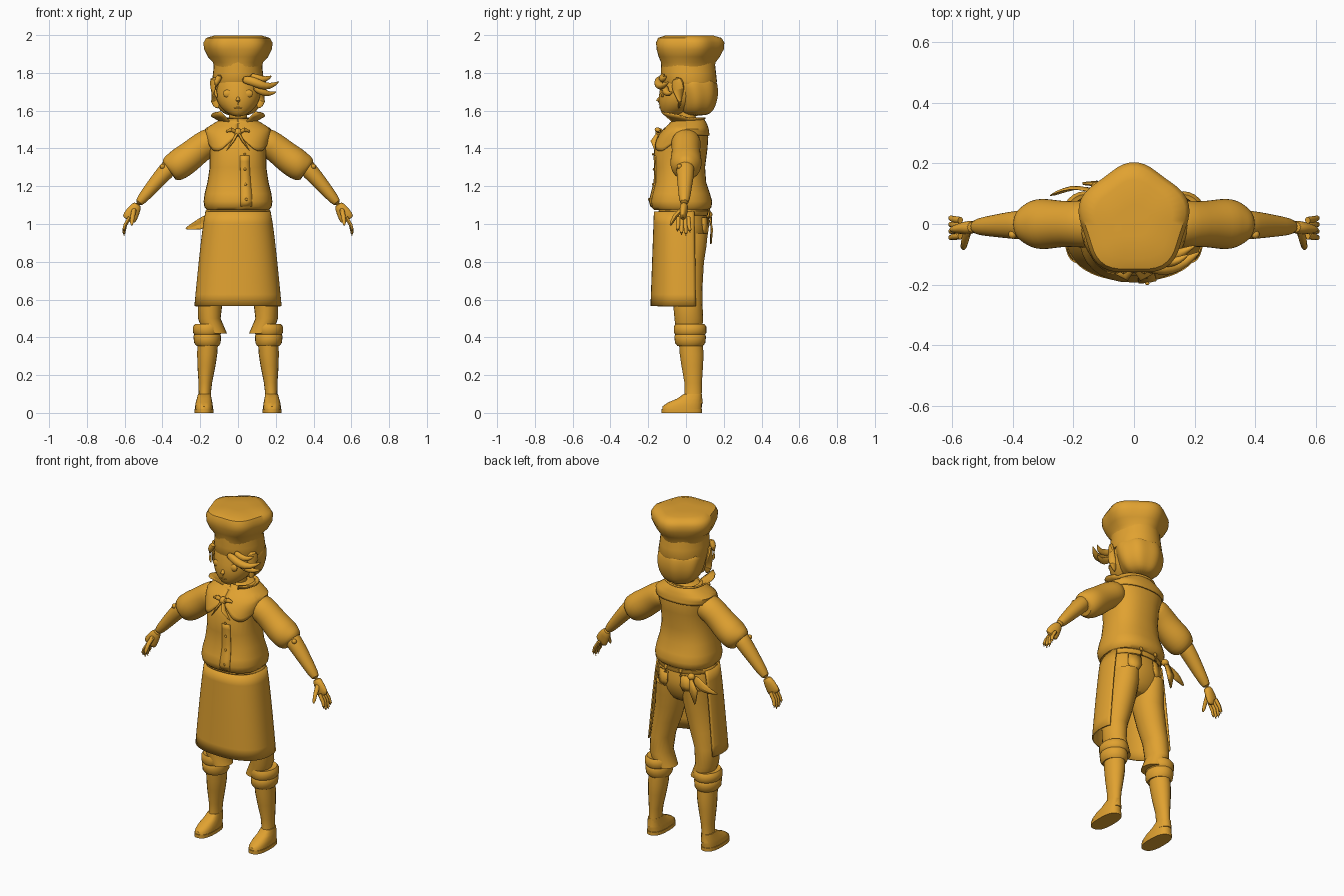
import bpy, bmesh, math
from mathutils import Vector

MAT = bpy.data.materials.new("ochre")
MAT.diffuse_color = (0.75, 0.36, 0.03, 1)


def finish(name, bm, mirror=False, thick=0, sub=0):
    bmesh.ops.recalc_face_normals(bm, faces=bm.faces)
    me = bpy.data.meshes.new(name)
    bm.to_mesh(me)
    bm.free()
    me.materials.append(MAT)
    ob = bpy.data.objects.new(name, me)
    bpy.context.collection.objects.link(ob)
    if mirror:
        ob.modifiers.new("mirror", 'MIRROR').use_clip = False
    if thick:
        ob.modifiers.new("thickness", 'SOLIDIFY').thickness = thick
    if sub:
        ob.modifiers.new("smooth", 'SUBSURF').levels = sub
        ob.modifiers["smooth"].render_levels = sub
    bpy.context.view_layer.objects.active = ob
    ob.select_set(True)
    bpy.ops.object.shade_smooth_by_angle(angle=math.radians(45))
    ob.select_set(False)
    return ob


def skin(bm, rows, closed=True, caps=True):
    vs = [[bm.verts.new(p) for p in r] for r in rows]
    n = len(vs[0])
    for a, b in zip(vs, vs[1:]):
        for i in range(n if closed else n - 1):
            j = (i + 1) % n
            bm.faces.new((a[i], a[j], b[j], b[i]))
    if caps and closed:
        bm.faces.new(vs[0])
        bm.faces.new(vs[-1])


def loft(name, secs, n=24, p=1.0, lobes=None, caps=True, **kw):
    """Stack of horizontal rings: (x, y, z, rx, ry)."""
    def pt(s, k):
        a = 2 * math.pi * k / n
        c, d = math.cos(a), math.sin(a)
        m = lobes(a, s[2]) if lobes else 1
        return (s[0] + m * s[3] * math.copysign(abs(c) ** p, c),
                s[1] + m * s[4] * math.copysign(abs(d) ** p, d), s[2])
    bm = bmesh.new()
    skin(bm, [[pt(s, k) for k in range(n)] for s in secs], caps=caps)
    return finish(name, bm, **kw)


def tube(name, secs, n=16, **kw):
    """Rings square to a path: (x, y, z, radius across, radius along y)."""
    P = [Vector(s[:3]) for s in secs]
    rows = []
    for i, s in enumerate(secs):
        t = P[min(i + 1, len(P) - 1)] - P[max(i - 1, 0)]
        q = t.to_track_quat('Z', 'Y')
        rows.append([P[i] + q @ Vector((s[3] * math.cos(a), s[4] * math.sin(a), 0))
                     for a in (2 * math.pi * k / n for k in range(n))])
    bm = bmesh.new()
    skin(bm, rows)
    return finish(name, bm, **kw)


def sheet(name, rows, **kw):
    bm = bmesh.new()
    skin(bm, rows, closed=False)
    return finish(name, bm, **kw)


def ball(name, loc, size, **kw):
    bm = bmesh.new()
    bmesh.ops.create_uvsphere(bm, u_segments=14, v_segments=8, radius=1)
    for v in bm.verts:
        v.co = Vector(loc) + Vector([a * b for a, b in zip(v.co, size)])
    return finish(name, bm, **kw)


# Jacket
TORSO = [(0, -.025, 1.075, .165, .145), (0, -.025, 1.09, .178, .16), (0, -.027, 1.12, .182, .166),
         (0, -.028, 1.16, .177, .155), (0, -.03, 1.22, .162, .137), (0, -.032, 1.3, .15, .133),
         (0, -.028, 1.4, .15, .142), (0, -.012, 1.46, .165, .13), (0, .0, 1.5, .168, .112),
         (0, .012, 1.53, .12, .09), (0, .015, 1.56, .068, .068)]
loft("jacket", TORSO, n=32, p=.85)


def on_torso(a, z, grow):
    """Point on the jacket at an angle and height, pushed outward."""
    for s, t in zip(TORSO, TORSO[1:]):
        if s[2] <= z <= t[2]:
            f = (z - s[2]) / (t[2] - s[2])
            y, rx, ry = [s[i] + f * (t[i] - s[i]) for i in (1, 3, 4)]
            c, d = math.cos(a), math.sin(a)
            return ((rx + grow) * math.copysign(abs(c) ** .85, c),
                    y + (ry + grow) * math.copysign(abs(d) ** .85, d), z + grow * .4)


# Rounded cape collar with two lobes in front
cape = []
for r in range(9):
    row = []
    for k in range(65):
        a = -math.pi / 2 + 2 * math.pi * k / 64
        front = max(0, -math.sin(a))
        low = 1.468 - .085 * max(0, math.sin(2 * math.acos(min(1, front)))) if front else 1.465
        row.append(on_torso(a, 1.555 + (low - 1.555) * r / 8, .008))
    cape.append(row)
sheet("cape_collar", cape, thick=.008)

# Front closing strip and buttons
sheet("jacket_flap", [[on_torso(-math.pi / 2 + a, 1.09 + .03 * i, .004) for a in (.05, .2, .35)]
                      for i in range(10)], thick=.006)
for z in (1.13, 1.21, 1.29, 1.37):
    x, y, _ = on_torso(-math.pi / 2 + .18, z, .008)
    ball("jacket_button", (x, y, z), (.007, .005, .007))

# Neck and standing collar with flared points
loft("neck", [(0, .015, 1.5, .05, .05), (0, -.01, 1.63, .047, .05)], n=16)
rows = []
for r in range(4):
    f = r / 3
    row = []
    for k in range(25):
        a = math.radians(-62 + 304 * k / 24)
        front = max(0, -math.sin(a))
        R = .068 + f * (.022 + .07 * front)
        row.append((R * math.cos(a) * (1 + .3 * f), .008 + R * math.sin(a), 1.53 + f * (.035 + .035 * front)))
    rows.append(row)
sheet("standing_collar", rows, thick=.008)

# Neckerchief knot and tails
loft("neckerchief_band", [(0, -.005, 1.515, .085, .09), (0, 0, 1.535, .088, .088), (0, .0, 1.55, .07, .07)], n=24)
ball("neckerchief_knot", (0, -.14, 1.485), (.022, .022, .022))
tube("neckerchief_bow", [(.005, -.14, 1.485, .008, .01), (.035, -.15, 1.5, .016, .012),
                         (.06, -.14, 1.49, .006, .006)], n=10, mirror=True)
tube("neckerchief_tail", [(.005, -.15, 1.48, .008, .006), (.025, -.172, 1.44, .016, .006),
                          (.06, -.165, 1.39, .002, .002)], n=10, mirror=True)

# Puffed sleeves, forearms and sleeve buttons
tube("sleeve", [(.10, 0, 1.45, .07, .07), (.16, 0, 1.432, .082, .076), (.21, 0, 1.395, .074, .076),
                (.26, 0, 1.353, .08, .08), (.30, 0, 1.325, .086, .083), (.335, 0, 1.3, .08, .08),
                (.362, -.002, 1.297, .062, .068), (.372, -.002, 1.286, .05, .055)], n=20, mirror=True, sub=1)
tube("forearm", [(.33, -.003, 1.335, .05, .05), (.39, -.003, 1.27, .048, .045), (.43, -.005, 1.225, .042, .04),
                 (.48, -.007, 1.165, .034, .033), (.535, -.01, 1.1, .025, .024)], mirror=True, sub=1)
ball("sleeve_button", (.4, -.035, 1.305), (.014, .014, .014), mirror=True)

# Hands
tube("palm", [(.527, -.01, 1.11, .024, .023), (.55, -.012, 1.075, .022, .035), (.572, -.015, 1.035, .018, .042),
              (.583, -.016, 1.018, .012, .036)], n=14, mirror=True, sub=1)
for i, (dy, end) in enumerate(((-.045, .96), (-.024, .942), (-.001, .94), (.02, .955))):
    y = -.04 + .0175 * i
    tube("finger", [(.572, y, 1.035, .011, .010), (.597, (y + dy) / 2, .995, .0105, .0095),
                    (.604, dy, end + .012, .009, .008), (.603, dy, end, .004, .004)], n=8, mirror=True)
tube("thumb", [(.55, -.025, 1.075, .014, .012), (.558, -.058, 1.04, .012, .012),
               (.562, -.076, 1.008, .01, .009), (.562, -.083, .993, .004, .004)], n=8, mirror=True)

# Trousers
loft("hips", [(0, .0, .84, .09, .06), (0, .005, .89, .15, .09), (0, .012, .95, .17, .105),
              (0, .01, 1.0, .168, .108), (0, -.005, 1.06, .155, .11), (0, -.01, 1.09, .15, .11)], n=28, sub=1)
loft("trouser_leg", [(.12, .015, .42, .062, .068), (.152, .015, .5, .06, .076), (.146, .008, .6, .066, .078),
                     (.122, .003, .7, .077, .086), (.1, .002, .8, .083, .093), (.09, .008, .88, .082, .1),
                     (.085, .015, .95, .075, .1)], n=20, mirror=True)
loft("trouser_cuff", [(.16, .022, .355, .06, .068), (.162, .022, .37, .07, .08), (.163, .022, .405, .073, .084),
                      (.162, .022, .415, .069, .079), (.162, .022, .425, .076, .086), (.162, .022, .455, .077, .086),
                      (.16, .02, .47, .068, .078), (.157, .02, .465, .055, .068)], n=24, mirror=True)
loft("belt", [(0, -.012, 1.045, .166, .125), (0, -.014, 1.05, .173, .13), (0, -.014, 1.07, .173, .132),
              (0, -.014, 1.078, .165, .125)], n=32)
# Back pockets
sheet("back_pocket", [[(x, .008 + .114 * math.sqrt(1 - (x / .178) ** 2) + dy, z) for x in xs]
                      for z, dy, xs in ((1.035, -.004, (.045, .08, .115)), (.975, .002, (.045, .08, .12)),
                                        (.945, .0, (.06, .08, .105)))], thick=.008, mirror=True)
tube("belt_loop", [(.05, .122, 1.035, .01, .006), (.05, .125, 1.06, .01, .006), (.05, .12, 1.08, .01, .006)],
     n=8, mirror=True)

# Apron, open at the back
rows = []
for r in range(9):
    f = r / 8
    row = []
    for k in range(41):
        a = math.radians(-202 + 224 * k / 40)
        c, d = math.cos(a), math.sin(a)
        rx, ry = .173 + .058 * f ** .8, .15 + .018 * f
        row.append((rx * math.copysign(abs(c) ** .85, c), -.02 + ry * math.copysign(abs(d) ** .85, d),
                    1.065 - .5 * f))
    rows.append(row)
sheet("apron", rows, thick=.008)

# Cloth tied at the waist behind
sheet("waist_cloth", [[(-.13, .105, 1.065), (-.13, .115, 1.04), (-.12, .12, 1.02)],
                      [(-.19, .12, 1.045), (-.19, .135, 1.0), (-.175, .12, .97)],
                      [(-.24, .115, 1.01), (-.235, .125, .985), (-.22, .11, .967)],
                      [(-.285, .095, .978), (-.28, .095, .972), (-.27, .095, .967)]], thick=.008, sub=1)
sheet("waist_cloth_tail", [[(-.11, .12, 1.05), (-.13, .128, 1.05)], [(-.12, .135, .97), (-.17, .13, .98)],
                           [(-.15, .128, .895), (-.155, .126, .9)]], thick=.008)
ball("waist_cloth_knot", (-.12, .12, 1.05), (.022, .02, .02))

# Boots
loft("boot_shaft", [(.178, .038, .05, .038, .052), (.176, .038, .1, .032, .046), (.173, .038, .16, .036, .047),
                    (.167, .033, .25, .048, .058), (.163, .03, .31, .053, .064), (.16, .025, .38, .055, .064)],
     n=18, mirror=True)
loft("boot_foot", [(.18, -.022, .015, .047, .104), (.18, -.02, .035, .047, .104), (.18, -.006, .055, .044, .09),
                   (.179, .018, .075, .039, .066), (.178, .036, .1, .034, .048)], n=24, p=.8, mirror=True)
loft("boot_sole", [(.18, -.022, 0, .05, .108), (.18, -.022, .02, .05, .108)], n=24, p=.8, mirror=True)

# Head, nose, ears and face plates
loft("face", [(0, -.085, 1.568, .02, .025), (0, -.068, 1.585, .056, .06), (0, -.048, 1.615, .092, .092),
              (0, -.035, 1.655, .115, .112), (0, -.02, 1.7, .123, .122), (0, -.005, 1.76, .122, .125),
              (0, 0, 1.82, .11, .115)], n=28, sub=1)
tube("nose", [(0, -.13, 1.68, .006, .006), (0, -.148, 1.652, .012, .012), (0, -.138, 1.638, .006, .008)], n=8)
ball("eye", (.052, -.122, 1.69), (.028, .012, .022), mirror=True)
ball("mouth", (0, -.136, 1.615), (.022, .006, .004))

# Hair cap and locks
loft("hair_back", [(0, .055, 1.572, .06, .06), (0, .055, 1.6, .1, .09), (0, .055, 1.64, .124, .106),
                   (0, .05, 1.69, .136, .122), (0, .035, 1.74, .138, .13), (0, .025, 1.79, .13, .13)],
     n=32, lobes=lambda a, z: 1 + .035 * math.cos(7 * a), sub=1)
tube("side_lock", [(.118, -.05, 1.78, .022, .04), (.132, -.04, 1.71, .02, .045), (.125, -.03, 1.65, .014, .035),
                   (.105, -.04, 1.61, .003, .006)], n=10, mirror=True, sub=1)
tube("temple_lock", [(-.09, -.1, 1.79, .02, .018), (-.118, -.1, 1.75, .022, .02), (-.122, -.095, 1.7, .012, .015),
                     (-.11, -.1, 1.665, .002, .003)], n=10, sub=1)
tube("bang_upper", [(.02, -.13, 1.765, .012, .02), (.07, -.148, 1.76, .022, .025), (.12, -.145, 1.735, .026, .025),
                    (.17, -.125, 1.725, .02, .018), (.22, -.09, 1.755, .002, .003)], n=12, sub=1)
tube("bang_top", [(.06, -.12, 1.785, .018, .02), (.11, -.13, 1.768, .017, .022), (.15, -.12, 1.765, .014, .015),
                  (.18, -.1, 1.785, .002, .003)], n=12, sub=1)
tube("bang_lower", [(.08, -.11, 1.73, .015, .02), (.125, -.11, 1.7, .022, .022), (.165, -.09, 1.685, .014, .014),
                    (.205, -.07, 1.7, .002, .003)], n=12, sub=1)

# Chef's hat: band and five-lobed puff
loft("hat_band", [(0, .018, 1.74, .134, .14), (0, .016, 1.755, .138, .148), (0, .013, 1.8, .132, .146),
                  (0, .01, 1.86, .126, .142)], n=32)
loft("hat_puff", [(0, .01, 1.82, .125, .14), (0, .01, 1.855, .132, .144), (0, .012, 1.885, .158, .162),
                  (0, .014, 1.925, .176, .178), (0, .014, 1.96, .179, .181), (0, .012, 1.985, .165, .168),
                  (0, .01, 1.997, .125, .13), (0, .01, 1.998, .05, .05)], n=50,
     lobes=lambda a, z: 1 + .05 * min(1, max(0, (z - 1.82) / .1)) * math.cos(5 * (a - math.pi / 2)))
